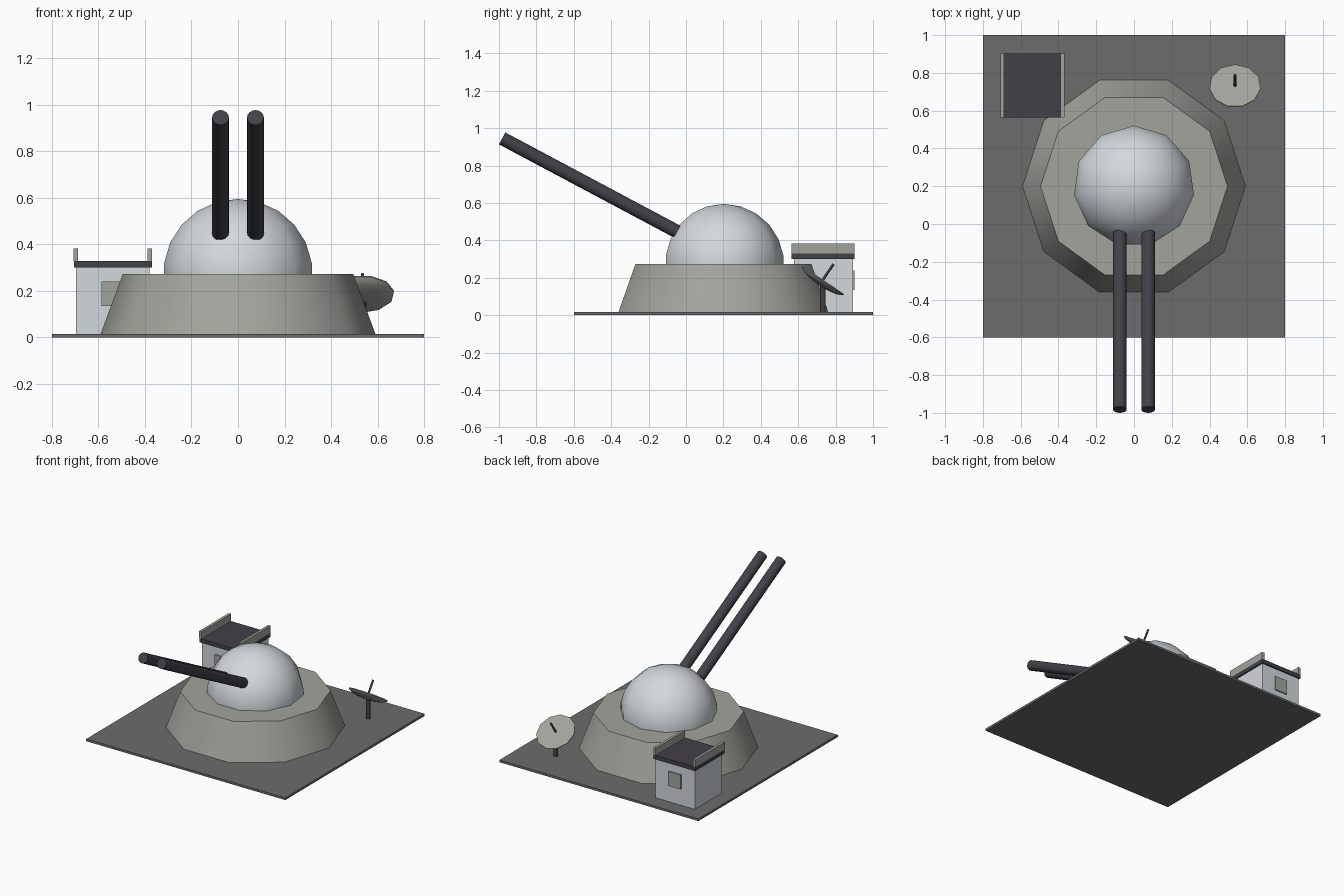
import bpy, bmesh, math
from mathutils import Matrix, Vector

if "Cube" in bpy.data.objects:
    bpy.data.objects.remove(bpy.data.objects["Cube"], do_unlink=True)


def material(name, rgb):
    m = bpy.data.materials.new(name)
    m.use_nodes = True
    m.diffuse_color = (*rgb, 1)
    m.node_tree.nodes["Principled BSDF"].inputs["Base Color"].default_value = (*rgb, 1)
    return m


PALE = material("pale_grey", (0.65, 0.69, 0.72))
CONCRETE = material("concrete", (0.37, 0.37, 0.34))
GROUND = material("ground_grey", (0.15, 0.15, 0.15))
DARK = material("dark_metal", (0.055, 0.052, 0.064))


def finish(bm, name, mat, matrix=Matrix()):
    """Shade smooth with hard edges kept sharp, and link the object."""
    bmesh.ops.recalc_face_normals(bm, faces=bm.faces)
    for f in bm.faces:
        f.smooth = True
    for e in bm.edges:
        e.smooth = len(e.link_faces) == 2 and e.calc_face_angle() < math.radians(40)
    mesh = bpy.data.meshes.new(name)
    bm.to_mesh(mesh)
    bm.free()
    mesh.materials.append(mat)
    ob = bpy.data.objects.new(name, mesh)
    ob.matrix_world = matrix
    bpy.context.collection.objects.link(ob)
    return ob


def box(name, mat, low, high):
    low, high = Vector(low), Vector(high)
    bm = bmesh.new()
    size = Matrix.Diagonal((*(high - low), 1))
    bmesh.ops.create_cube(bm, size=1, matrix=Matrix.Translation((low + high) / 2) @ size)
    return finish(bm, name, mat)


def rod(name, mat, start, end, r1, r2=None, sides=16, spin=0):
    """Cylinder or cone between two points."""
    start, end = Vector(start), Vector(end)
    axis = end - start
    bm = bmesh.new()
    bmesh.ops.create_cone(bm, cap_ends=True, segments=sides, radius1=r1,
                          radius2=r1 if r2 is None else r2, depth=axis.length,
                          matrix=Matrix.Rotation(spin, 4, "Z"))
    turn = Matrix() if axis.xy.length == 0 else axis.to_track_quat("Z", "Y").to_matrix().to_4x4()
    return finish(bm, name, mat, Matrix.Translation((start + end) / 2) @ turn)


def half_sphere(name, mat, radius, height, matrix):
    """Closed half sphere; a negative height makes it bulge downwards."""
    bm = bmesh.new()
    bmesh.ops.create_uvsphere(bm, u_segments=11, v_segments=11, radius=radius)
    cut = bmesh.ops.bisect_plane(bm, geom=bm.verts[:] + bm.edges[:] + bm.faces[:],
                                 plane_co=(0, 0, 0), plane_no=(0, 0, 1), clear_inner=True)
    rim = [g for g in cut["geom_cut"] if isinstance(g, bmesh.types.BMEdge)]
    bmesh.ops.contextual_create(bm, geom=rim)
    bmesh.ops.scale(bm, vec=(1, 1, height / radius), verts=bm.verts)
    return finish(bm, name, mat, matrix)


# Ground slab and tapered emplacement
box("ground_slab", GROUND, (-0.8, -0.6, 0), (0.8, 1.0, 0.016))
rod("emplacement", CONCRETE, (0, 0.2, 0.016), (0, 0.2, 0.273), 0.59, 0.495,
    sides=10, spin=math.pi / 2)

# Turret dome and twin barrels
half_sphere("turret_dome", PALE, 0.324, 0.322, Matrix.Translation((0, 0.2, 0.273)))
for side, x in (("left", 0.075), ("right", -0.075)):
    rod(side + "_barrel", DARK, (x, -0.048, 0.447), (x, -0.983, 0.945), 0.036)

# Guard house: body, roof, parapets, front and back windows
box("house_body", PALE, (-0.695, 0.577, 0.016), (-0.38, 0.892, 0.303))
box("house_roof", DARK, (-0.705, 0.563, 0.3), (-0.369, 0.902, 0.329))
for side, x in (("left", -0.388), ("right", -0.706)):
    box(side + "_parapet", CONCRETE, (x, 0.563, 0.329), (x + 0.019, 0.902, 0.382))
for side, y in (("front", 0.568), ("back", 0.892)):
    box(side + "_window", CONCRETE, (-0.587, y, 0.135), (-0.488, y + 0.009, 0.24))

# Radar dish on a post, with a feed rod along its axis
rod("dish_post", DARK, (0.535, 0.732, 0.016), (0.535, 0.732, 0.175), 0.015, sides=12)
hub = Matrix.Translation((0.535, 0.732, 0.19)) @ Matrix.Rotation(-0.6, 4, "X")
half_sphere("dish", CONCRETE, 0.138, -0.036, hub)
rod("dish_feed", DARK, hub @ Vector((0, 0, -0.01)), hub @ Vector((0, 0, 0.1)), 0.007, sides=12)
